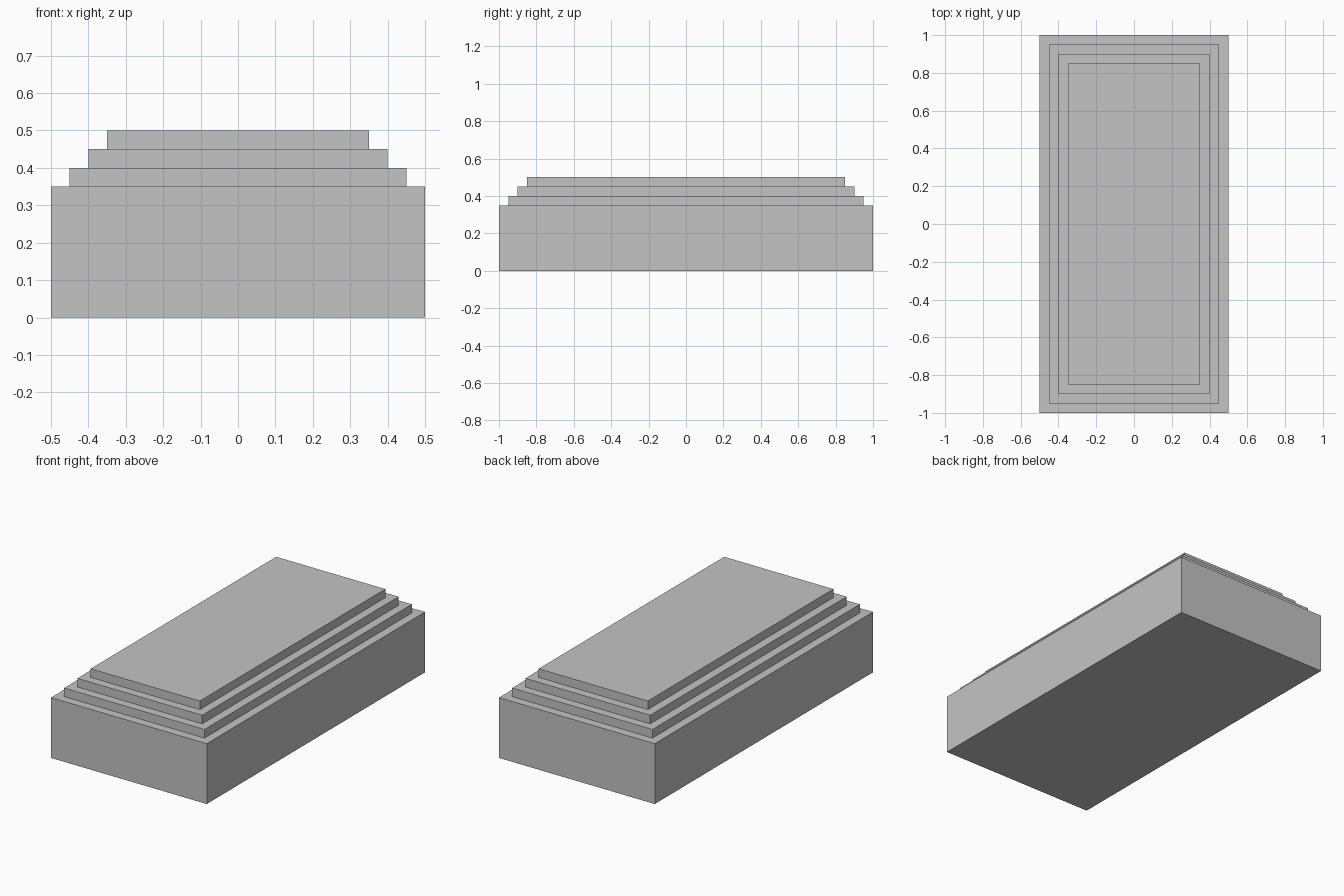
import bpy

default_cube = bpy.data.objects.get("Cube")
if default_cube:
    bpy.data.objects.remove(default_cube, do_unlink=True)

# Single plain grey
grey = bpy.data.materials.new("plain_grey")
grey.use_nodes = True
colour = (0.55, 0.55, 0.55, 1)
grey.diffuse_color = colour
grey.node_tree.nodes["Principled BSDF"].inputs["Base Color"].default_value = colour


def add_slab(name, width, depth, bottom, top):
    bpy.ops.mesh.primitive_cube_add(size=1, location=(0, 0, (bottom + top) / 2))
    slab = bpy.context.object
    slab.name = name
    slab.scale = (width, depth, top - bottom)
    bpy.ops.object.transform_apply(location=False, rotation=False, scale=True)
    slab.data.materials.append(grey)


# Tall base block
base_top, step = 0.35, 0.05
add_slab("base_block", 1, 2, 0, base_top)

# Three thin tiers, each set in by one step on every side
for i, name in enumerate(("lower_tier", "middle_tier", "top_tier")):
    inset = 2 * step * (i + 1)
    bottom = base_top + step * i
    add_slab(name, 1 - inset, 2 - inset, bottom, bottom + step)
